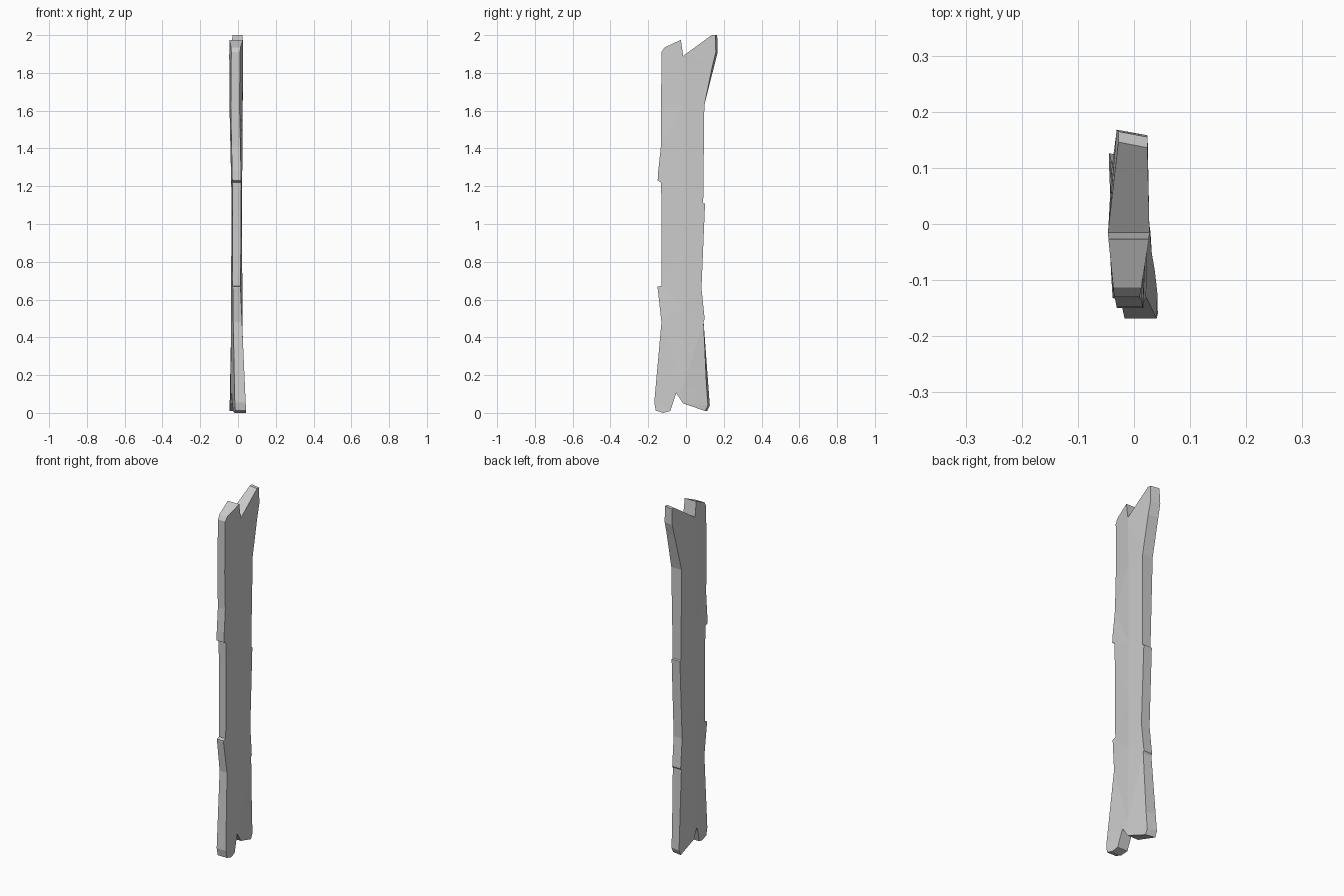
import bpy, bmesh

if "Cube" in bpy.data.objects:
    bpy.data.objects.remove(bpy.data.objects["Cube"])

# Splintered silhouette of the board (y, z)
outline = [
    (-0.13, 1.91), (-0.113, 1.935), (-0.027, 1.975), (-0.015, 1.89),
    (0.146, 2.0), (0.165, 2.0), (0.168, 1.91), (0.097, 1.63),
    (0.091, 1.11), (0.101, 1.107), (0.1, 1.09), (0.082, 0.66),
    (0.099, 0.495), (0.093, 0.485), (0.126, 0.04), (0.112, 0.01),
    (-0.015, 0.05), (-0.052, 0.105), (-0.083, 0.01), (-0.12, 0.0),
    (-0.16, 0.012), (-0.168, 0.055), (-0.13, 0.48), (-0.15, 0.66),
    (-0.15, 0.668), (-0.13, 0.673), (-0.13, 1.1), (-0.132, 1.22),
    (-0.15, 1.23), (-0.147, 1.28), (-0.133, 1.41),
]

# Thickness range (x min, x max) along z, for front edge, ridge and back edge
LEVELS = (0.0, 0.67, 1.22, 1.62, 2.0)
FRONT = ((-0.016, 0.043), (-0.028, 0.013), (-0.03, 0.017), (-0.038, 0.008), (-0.034, 0.01))
RIDGE = ((-0.04, 0.03), (-0.036, 0.022), (-0.035, 0.022), (-0.045, 0.024), (-0.047, 0.029))
BACK = ((-0.045, 0.01), (-0.032, 0.02), (-0.032, 0.02), (-0.04, 0.025), (-0.028, 0.024))
RIDGE_Y = -0.015


def sample(keys, z, side):
    for i in range(len(LEVELS) - 1):
        a, b = LEVELS[i], LEVELS[i + 1]
        if z <= b + 1e-6:
            t = (z - a) / (b - a)
            return keys[i][side] * (1 - t) + keys[i + 1][side] * t
    return keys[-1][side]


def surface_x(y, z, side):
    edge = FRONT if y < RIDGE_Y else BACK
    t = min(1.0, abs(y - RIDGE_Y) / 0.12)
    return sample(RIDGE, z, side) * (1 - t) + sample(edge, z, side) * t


# Flat board face, cut along the ridge and at bends
bm = bmesh.new()
bm.faces.new([bm.verts.new((0, y, z)) for y, z in outline])
cuts = [((0, 0, z), (0, 0, 1)) for z in (0.14, 0.56, 0.85, 1.17, 1.62, 1.84)]
cuts.append(((0, RIDGE_Y, 0), (0, 1, 0)))
for co, no in cuts:
    bmesh.ops.bisect_plane(bm, geom=bm.verts[:] + bm.edges[:] + bm.faces[:],
                           dist=1e-5, plane_co=co, plane_no=no)

# Thicken, then warp both broad faces
ext = bmesh.ops.extrude_face_region(bm, geom=bm.faces[:], use_keep_orig=True)
right = {g for g in ext["geom"] if isinstance(g, bmesh.types.BMVert)}
for v in bm.verts:
    side = 1 if v in right else 0
    v.co.x = surface_x(v.co.y, v.co.z, side)
    # slanted broken corners
    if side and v.co.y > 0.105:
        v.co.y -= 0.01
bmesh.ops.triangulate(bm, faces=[f for f in bm.faces if len(f.verts) > 4])
bmesh.ops.recalc_face_normals(bm, faces=bm.faces[:])

mesh = bpy.data.meshes.new("broken_plank")
bm.to_mesh(mesh)
bm.free()
plank = bpy.data.objects.new("broken_plank", mesh)
bpy.context.collection.objects.link(plank)
